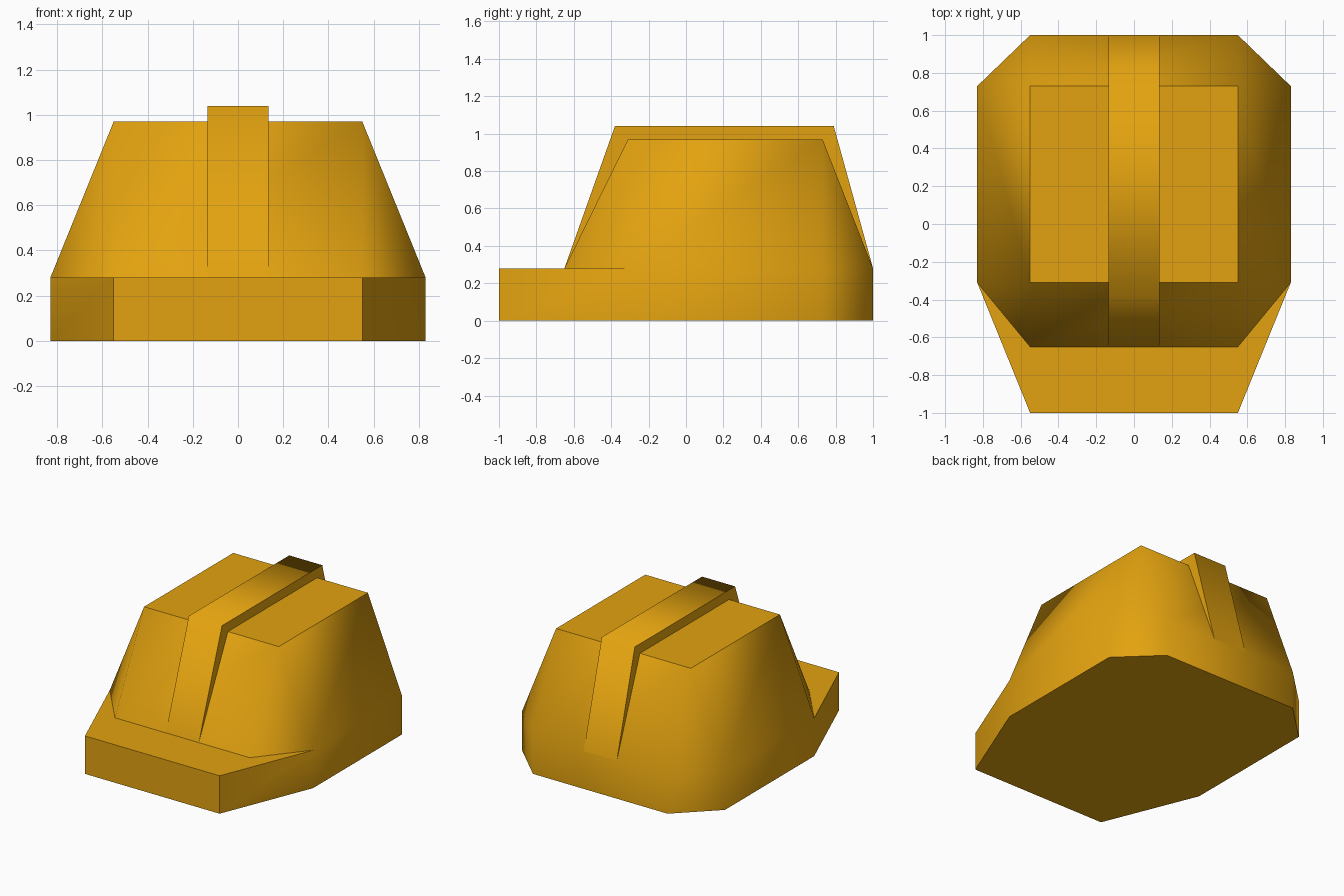
import bpy
import bmesh
from math import radians

cube = bpy.data.objects.get("Cube")
if cube:
    bpy.data.objects.remove(cube, do_unlink=True)

# Shared helmet colour
yellow = bpy.data.materials.new("safety_yellow")
yellow.use_nodes = True
colour = (0.77, 0.365, 0.005, 1)
yellow.diffuse_color = colour
yellow.node_tree.nodes["Principled BSDF"].inputs["Base Color"].default_value = colour

BASE_TOP, CROWN_TOP, RIDGE_TOP = 0.28, 0.97, 1.04
INNER, OUTER = 0.55, 0.83
SHOULDER, REAR = -0.31, 0.73


def finish(bm, name, angle):
    bmesh.ops.recalc_face_normals(bm, faces=bm.faces[:])
    mesh = bpy.data.meshes.new(name)
    bm.to_mesh(mesh)
    bm.free()
    mesh.materials.append(yellow)
    obj = bpy.data.objects.new(name, mesh)
    bpy.context.collection.objects.link(obj)
    bpy.ops.object.select_all(action='DESELECT')
    obj.select_set(True)
    bpy.context.view_layer.objects.active = obj
    bpy.ops.object.shade_smooth_by_angle(angle=radians(angle))
    return obj


def outline(front):
    """Eight-sided plan, counter-clockwise from the front right corner."""
    half = [(INNER, front), (OUTER, SHOULDER), (OUTER, REAR), (INNER, 1.0)]
    return half + [(-x, y) for x, y in reversed(half)]


# Shell: brim wall, brim top and tapered crown in one surface
bm = bmesh.new()
bottom = [bm.verts.new((x, y, 0)) for x, y in outline(-1.0)]
rim = [bm.verts.new((x, y, BASE_TOP)) for x, y in outline(-1.0)]
foot = [bm.verts.new((x, y, BASE_TOP)) for x, y in ((INNER, -0.65), (-INNER, -0.65))]
crown = [bm.verts.new((x, y, CROWN_TOP)) for x, y in
         ((INNER, SHOULDER), (INNER, REAR), (-INNER, REAR), (-INNER, SHOULDER))]

bm.faces.new(bottom)
bm.faces.new(crown)
for i in range(8):
    j = (i + 1) % 8
    bm.faces.new((bottom[i], bottom[j], rim[j], rim[i]))

# Brim peak, split on both sides of the crown foot
bm.faces.new((rim[7], rim[0], foot[0], foot[1]))
bm.faces.new((rim[0], rim[1], foot[0]))
bm.faces.new((rim[6], rim[7], foot[1]))

# Crown: four sloping walls joined by triangular corners
ring = [foot[0]] + rim[1:7] + [foot[1]]
for i in range(4):
    a, b = ring[2 * i], ring[2 * i + 1]
    c = ring[(2 * i + 2) % 8]
    top, after = crown[i], crown[(i + 1) % 4]
    bm.faces.new((a, b, top))
    bm.faces.new((b, c, after, top))
finish(bm, "helmet_shell", 60)

# Raised ridge: side profile extruded across the crown
bm = bmesh.new()
profile = [(-0.65, BASE_TOP), (-0.38, RIDGE_TOP), (0.79, RIDGE_TOP), (1.0, BASE_TOP)]
side = bm.faces.new([bm.verts.new((-0.135, y, z)) for y, z in profile])
extruded = bmesh.ops.extrude_face_region(bm, geom=[side], use_keep_orig=True)
moved = [v for v in extruded["geom"] if isinstance(v, bmesh.types.BMVert)]
bmesh.ops.translate(bm, verts=moved, vec=(0.27, 0, 0))
finish(bm, "center_ridge", 80)
